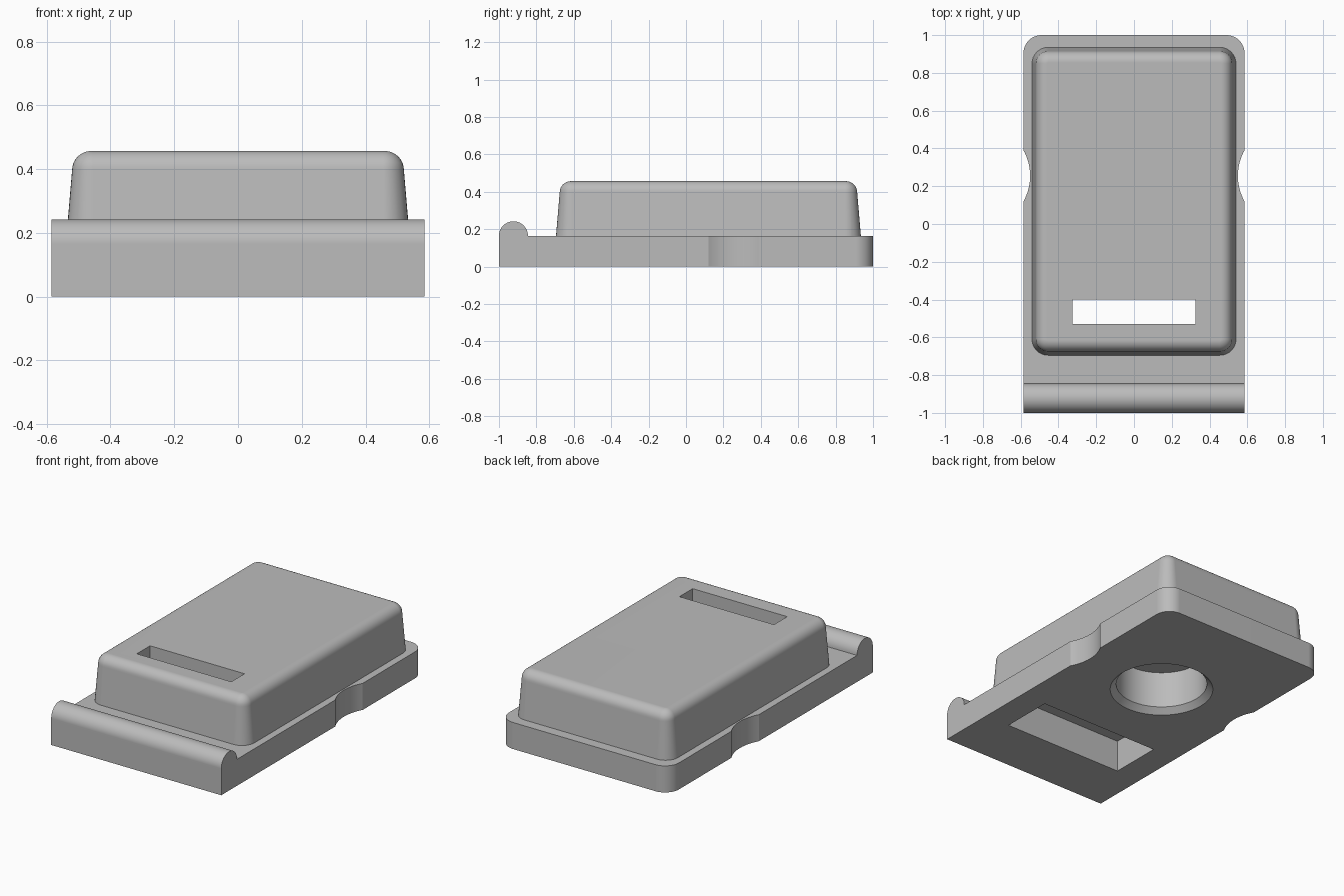
import bpy, bmesh
from math import sin, cos, pi, radians

cube = bpy.data.objects.get("Cube")
if cube:
    bpy.data.objects.remove(cube, do_unlink=True)

grey = bpy.data.materials.new("plain grey")
grey.use_nodes = True
colour = (0.5, 0.5, 0.5, 1)
grey.diffuse_color = colour
grey.node_tree.nodes["Principled BSDF"].inputs["Base Color"].default_value = colour


def finish(name, bm):
    bmesh.ops.recalc_face_normals(bm, faces=bm.faces)
    mesh = bpy.data.meshes.new(name)
    bm.to_mesh(mesh)
    bm.free()
    mesh.materials.append(grey)
    obj = bpy.data.objects.new(name, mesh)
    bpy.context.collection.objects.link(obj)
    return obj


def loft(name, rings):
    """Skin equal-length rings of points and cap both ends."""
    bm = bmesh.new()
    loops = [[bm.verts.new(p) for p in ring] for ring in rings]
    n = len(loops[0])
    for a, b in zip(loops, loops[1:]):
        for i in range(n):
            j = (i + 1) % n
            bm.faces.new((a[i], a[j], b[j], b[i]))
    bm.faces.new(loops[0])
    bm.faces.new(loops[-1])
    return finish(name, bm)


def circle(x, y, z, r, n=72):
    return [(x + r * cos(2 * pi * i / n), y + r * sin(2 * pi * i / n), z) for i in range(n)]


def rounded_rect(hx, hy, cy, z, r, n=8):
    ring = []
    for k, (sx, sy) in enumerate([(1, 1), (-1, 1), (-1, -1), (1, -1)]):
        for i in range(n + 1):
            a = (k + i / n) * pi / 2
            ring.append((sx * (hx - r) + r * cos(a), cy + sy * (hy - r) + r * sin(a), z))
    return ring


def box(name, hx, y0, y1, z0, z1):
    return loft(name, [[(-hx, y0, z), (hx, y0, z), (hx, y1, z), (-hx, y1, z)] for z in (z0, z1)])


def combine(obj, other, operation):
    mod = obj.modifiers.new(operation.title(), "BOOLEAN")
    mod.operation, mod.object, mod.solver = operation, other, "EXACT"
    bpy.context.view_layer.objects.active = obj
    bpy.ops.object.modifier_apply(modifier=mod.name)
    bpy.data.objects.remove(other, do_unlink=True)


# Base plate: side profile with a half-round front lip, extruded across x
half_w, plate_z, lip_r = 0.585, 0.165, 0.0775
profile = [(-1, 0)]
profile += [(-1 + lip_r - lip_r * cos(pi * i / 20), plate_z + lip_r * sin(pi * i / 20)) for i in range(21)]
profile += [(1, plate_z), (1, 0)]
housing = loft("housing", [[(x, y, z) for y, z in profile] for x in (-half_w, half_w)])

# Round the two upright back corners
bm = bmesh.new()
bm.from_mesh(housing.data)
corners = [e for e in bm.edges if all(v.co.y > 0.99 for v in e.verts)
           and abs(e.verts[0].co.x - e.verts[1].co.x) < 0.01]
bmesh.ops.bevel(bm, geom=corners, offset=0.095, segments=10, profile=0.5, affect="EDGES")
bm.to_mesh(housing.data)
bm.free()

# Tapered cover with a rounded top edge
top_z, fillet, slope, corner = 0.457, 0.06, 0.085, 0.085


def cover_ring(inset, z):
    return rounded_rect(0.54 - inset, 0.815 - inset, 0.12, z, corner - inset)


fillet_z = top_z - fillet
side_inset = slope * (fillet_z - plate_z)
rings = [cover_ring(slope * (0.1 - plate_z), 0.1)]
for i in range(9):
    a = i / 8 * pi / 2
    rings.append(cover_ring(side_inset + fillet * (1 - cos(a)), fillet_z + fillet * sin(a)))
combine(housing, loft("cover", rings), "UNION")

# Finger notches on both sides
for side in (-1, 1):
    notch = loft("notch", [circle(side * 0.828, 0.255, z, 0.278, 96) for z in (-0.1, 0.3)])
    combine(housing, notch, "DIFFERENCE")

# Chamfered blind hole and rectangular pocket underneath, slot through the top
hole = [(-0.01, 0.31), (0.035, 0.265), (0.265, 0.265)]
combine(housing, loft("hole", [circle(0, 0.25, z, r) for z, r in hole]), "DIFFERENCE")
combine(housing, box("pocket", 0.415, -0.645, -0.317, -0.1, 0.2), "DIFFERENCE")
combine(housing, box("slot", 0.325, -0.53, -0.4, 0.15, 0.6), "DIFFERENCE")

# Smooth the curves, keep the edges crisp
bpy.ops.object.select_all(action="DESELECT")
housing.select_set(True)
bpy.context.view_layer.objects.active = housing
bpy.ops.object.shade_smooth_by_angle(angle=radians(25))
weighted = housing.modifiers.new("Weighted normals", "WEIGHTED_NORMAL")
weighted.keep_sharp = True
